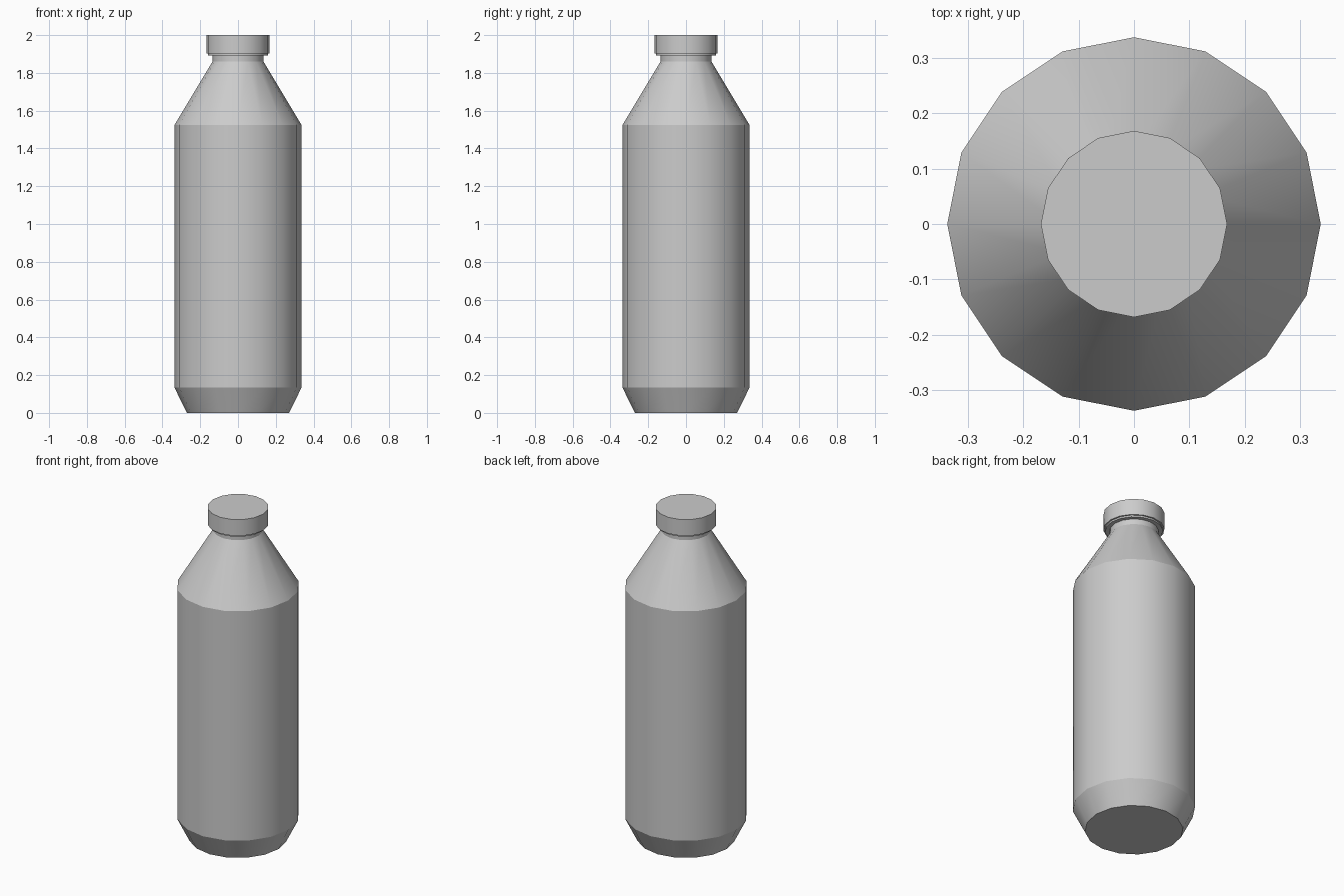
import bpy, bmesh, math

if "Cube" in bpy.data.objects:
    bpy.data.objects.remove(bpy.data.objects["Cube"])

SIDES = 16


def lathe(name, profile):
    """Spin a (radius, z) profile into a closed 16-sided solid."""
    bm = bmesh.new()
    rings = []
    for r, z in profile:
        rings.append([bm.verts.new((r * math.cos(2 * math.pi * i / SIDES),
                                    r * math.sin(2 * math.pi * i / SIDES), z))
                      for i in range(SIDES)])
    for low, high in zip(rings, rings[1:]):
        for i in range(SIDES):
            j = (i + 1) % SIDES
            bm.faces.new((low[i], low[j], high[j], high[i]))
    bm.faces.new(rings[0][::-1])
    bm.faces.new(rings[-1])
    mesh = bpy.data.meshes.new(name)
    bm.to_mesh(mesh)
    bm.free()
    obj = bpy.data.objects.new(name, mesh)
    bpy.context.collection.objects.link(obj)
    bpy.ops.object.select_all(action='DESELECT')
    obj.select_set(True)
    bpy.context.view_layer.objects.active = obj
    bpy.ops.object.shade_smooth_by_angle(angle=math.radians(25))
    return obj


# Body: chamfered base, straight wall, sloped shoulder, short neck
lathe("bottle_body", [(0.27, 0), (0.337, 0.135), (0.337, 1.523),
                      (0.135, 1.86), (0.135, 1.904)])

# Thin collar ring just under the cap
lathe("neck_collar", [(0.159, 1.892), (0.159, 1.902)])

# Cap
lathe("cap", [(0.168, 1.902), (0.168, 2.0)])
